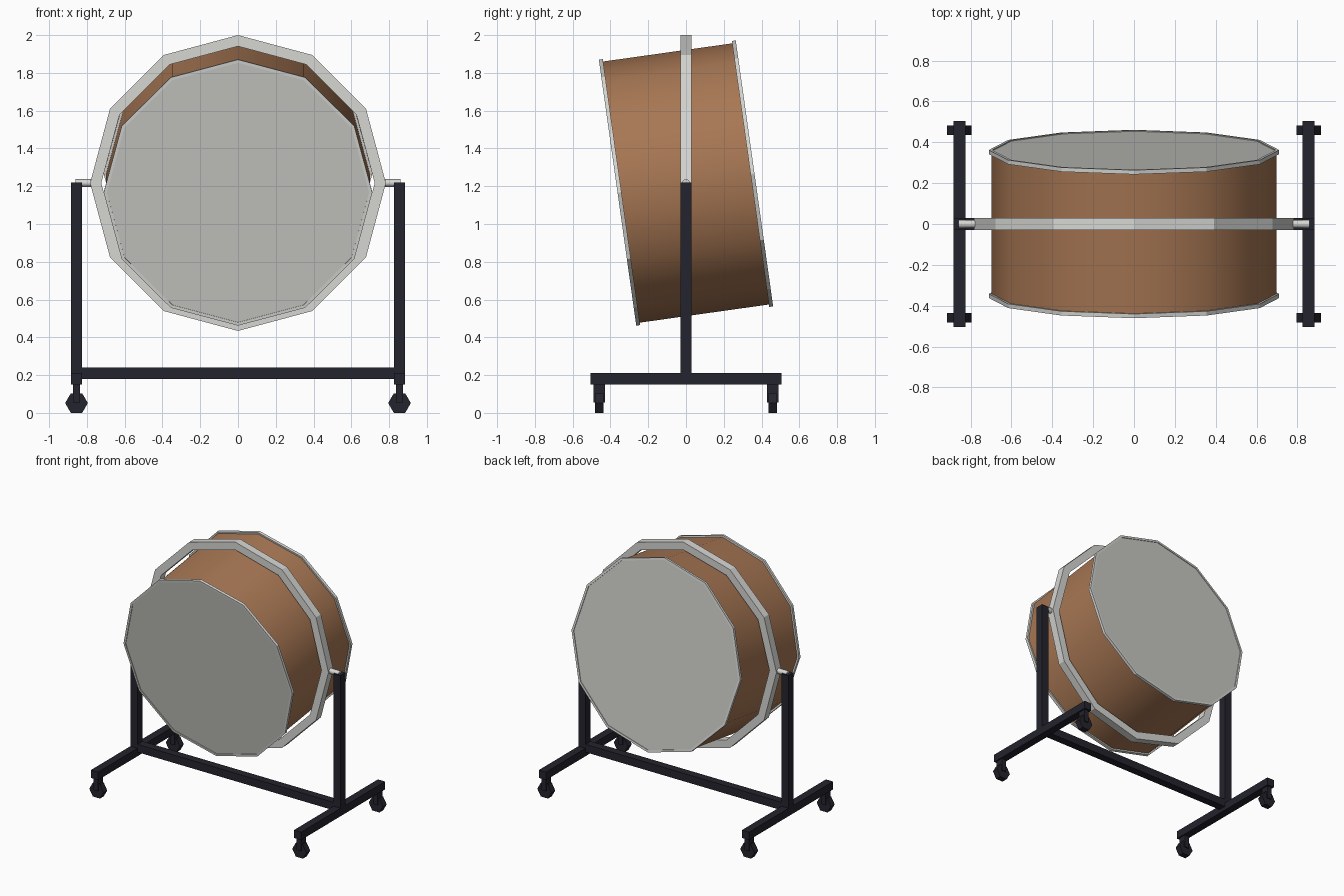
import bpy, bmesh, math
from mathutils import Matrix

if "Cube" in bpy.data.objects:
    bpy.data.objects.remove(bpy.data.objects["Cube"])


def material(name, rgb):
    m = bpy.data.materials.new(name)
    m.diffuse_color = (*rgb, 1)
    m.use_nodes = True
    m.node_tree.nodes["Principled BSDF"].inputs["Base Color"].default_value = m.diffuse_color
    return m


WOOD = material("brown_wood", (0.39, 0.185, 0.088))
METAL = material("light_metal", (0.67, 0.68, 0.65))
SKIN = material("drum_skin", (0.58, 0.585, 0.55))
DARK = material("dark_frame", (0.017, 0.017, 0.026))

PIVOT_Z = 1.217
TILT = Matrix.Translation((0, 0, PIVOT_Z)) @ Matrix.Rotation(math.radians(8), 4, 'X')
UPRIGHT = Matrix.Translation((0, 0, PIVOT_Z))


def finish(name, bm, mat, matrix, smooth=False):
    bmesh.ops.recalc_face_normals(bm, faces=bm.faces)
    me = bpy.data.meshes.new(name)
    bm.to_mesh(me)
    bm.free()
    me.materials.append(mat)
    if smooth:
        me.polygons.foreach_set("use_smooth", [True] * len(me.polygons))
        me.set_sharp_from_angle(angle=math.radians(65))
    ob = bpy.data.objects.new(name, me)
    ob.matrix_world = matrix
    bpy.context.collection.objects.link(ob)
    return ob


def lathe(name, profile, n, mat, matrix, closed=False, caps=False, smooth=False):
    """Spin (radius, y) points around the y axis with n sides."""
    bm = bmesh.new()
    rings = [[bm.verts.new((r * math.cos(2 * math.pi * i / n), y,
                            r * math.sin(2 * math.pi * i / n))) for i in range(n)]
             for r, y in profile]
    pairs = list(zip(rings, rings[1:]))
    if closed:
        pairs.append((rings[-1], rings[0]))
    for a, b in pairs:
        for i in range(n):
            j = (i + 1) % n
            bm.faces.new((a[i], b[i], b[j], a[j]))
    if caps:
        bm.faces.new(rings[0])
        bm.faces.new(rings[-1])
    return finish(name, bm, mat, matrix, smooth)


def band(r0, r1, y0, y1):
    return [(r0, y0), (r1, y0), (r1, y1), (r0, y1)]


def box(name, lo, hi, mat):
    bm = bmesh.new()
    bmesh.ops.create_cube(bm, size=1)
    for v in bm.verts:
        v.co = [(a + b) / 2 + c * (b - a) for a, b, c in zip(lo, hi, v.co)]
    return finish(name, bm, mat, Matrix.Identity(4))


# Tilted drum: shell, two skins and two rims
lathe("drum_shell", [(0.698, -0.358), (0.698, 0.358)], 12, WOOD, TILT, smooth=True)
for s, side in ((-1, "front"), (1, "back")):
    lathe(side + "_skin", [(0.698, s * 0.354), (0.698, s * 0.361)], 12, SKIN, TILT, caps=True)
    lathe(side + "_rim", band(0.694, 0.711, s * 0.345, s * 0.366), 12, METAL, TILT, closed=True)

# Upright ring around the drum
lathe("support_ring", band(0.724, 0.783, -0.03, 0.03), 12, METAL, UPRIGHT, closed=True)

# Stand
box("cross_beam", (-0.83, -0.03, 0.18), (0.83, 0.03, 0.24), DARK)
for sx, side in ((-1, "left"), (1, "right")):
    cx = sx * 0.855
    box(side + "_post", (cx - 0.03, -0.03, 0.2), (cx + 0.03, 0.03, 1.22), DARK)
    box(side + "_foot", (cx - 0.03, -0.505, 0.15), (cx + 0.03, 0.505, 0.21), DARK)
    # Pivot pin joining post and ring
    lathe(side + "_pivot_pin", [(0.02, -0.045), (0.02, 0.04)], 12, METAL,
          Matrix.Translation((sx * 0.815, 0, PIVOT_Z)) @ Matrix.Rotation(sx * math.pi / 2, 4, 'Z'),
          caps=True, smooth=True)
    # Casters
    for sy, end in ((-1, "front"), (1, "back")):
        cy = sy * 0.46
        box(f"{side}_{end}_caster_fork", (cx - 0.019, cy - 0.031, 0.055),
            (cx + 0.019, cy + 0.031, 0.152), DARK)
        lathe(f"{side}_{end}_caster_wheel", [(0.06, -0.023), (0.06, 0.023)], 6, DARK,
              Matrix.Translation((cx, cy, 0.052)), caps=True)
